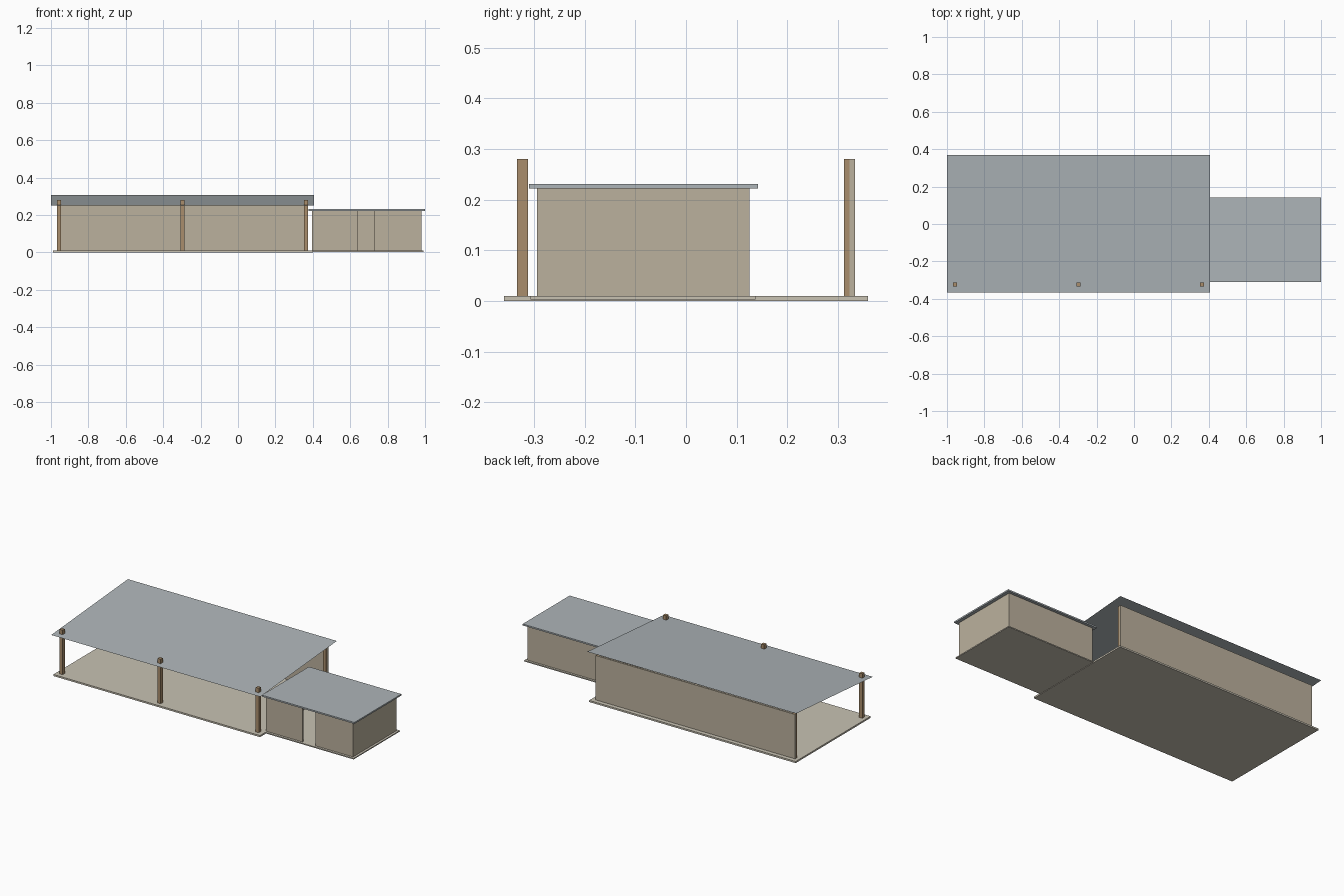
import bpy, bmesh

if "Cube" in bpy.data.objects:
    bpy.data.objects.remove(bpy.data.objects["Cube"])


def material(name, rgb):
    m = bpy.data.materials.new(name)
    m.diffuse_color = (*rgb, 1)
    m.use_nodes = True
    m.node_tree.nodes["Principled BSDF"].inputs["Base Color"].default_value = m.diffuse_color
    return m


WALL = material("wall_beige", (0.50, 0.44, 0.34))
SLAB = material("slab_concrete", (0.58, 0.54, 0.45))
WOOD = material("post_wood", (0.40, 0.27, 0.15))
ROOF = material("roof_grey", (0.42, 0.46, 0.48))


def finish(name, bm, mat):
    me = bpy.data.meshes.new(name)
    bm.to_mesh(me)
    bm.free()
    me.materials.append(mat)
    ob = bpy.data.objects.new(name, me)
    bpy.context.collection.objects.link(ob)
    return ob


def box(name, x, y, z, mat):
    """Box spanning the given (low, high) ranges."""
    bm = bmesh.new()
    bmesh.ops.create_cube(bm, size=1)
    for v in bm.verts:
        v.co = [r[0] if c < 0 else r[1] for c, r in zip(v.co, (x, y, z))]
    return finish(name, bm, mat)


# Open shelter: slab, posts and back wall
box("shelter_slab", (-0.99, 0.40), (-0.36, 0.36), (0, 0.01), SLAB)
for side, y in (("front", -0.323), ("back", 0.323)):
    for i, x in enumerate((-0.957, -0.297, 0.363)):
        box(f"{side}_post_{i + 1}", (x - 0.0105, x + 0.0105),
            (y - 0.0105, y + 0.0105), (0.01, 0.28), WOOD)
box("shelter_back_wall", (-0.968, 0.374), (0.323, 0.334), (0.01, 0.28), WALL)

# Thin roof sheet rising to the back; the front posts poke through it
bm = bmesh.new()
bm.faces.new([bm.verts.new(p) for p in (
    (-1, -0.367, 0.25), (0.406, -0.367, 0.25),
    (0.406, 0.37, 0.308), (-1, 0.37, 0.308))])
finish("shelter_roof", bm, ROOF)

# Annex room with a full-height doorway in the front
X0, X1, Y0, Y1, T = 0.395, 0.98, -0.294, 0.125, 0.011
Z = (0.01, 0.222)
box("annex_slab", (0.385, 0.993), (-0.307, 0.137), (0.003, 0.0095), SLAB)
box("annex_front_wall_left", (X0, 0.64), (Y0, Y0 + T), Z, WALL)
box("annex_front_wall_right", (0.727, X1), (Y0, Y0 + T), Z, WALL)
box("annex_back_wall", (X0, X1), (Y1 - T, Y1), Z, WALL)
box("annex_left_wall", (X0, X0 + T), (Y0 + T, Y1 - T), Z, WALL)
box("annex_right_wall", (X1 - T, X1), (Y0 + T, Y1 - T), Z, WALL)
box("annex_roof", (0.378, 1.0), (-0.31, 0.142), (0.222, 0.231), ROOF)
